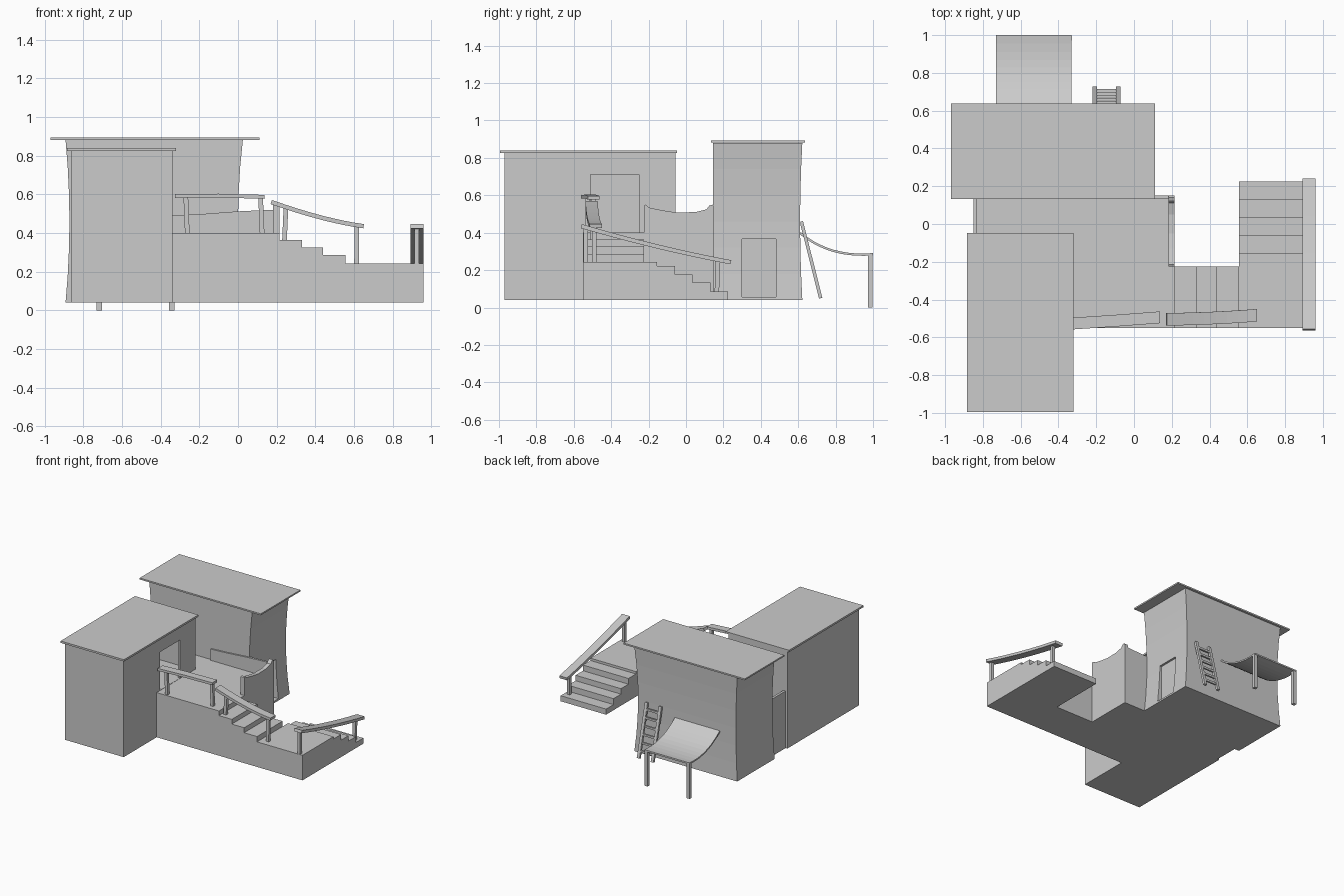
import bpy, bmesh
from mathutils import Vector

if "Cube" in bpy.data.objects:
    bpy.data.objects.remove(bpy.data.objects["Cube"])


def make(name, verts, faces):
    me = bpy.data.meshes.new(name)
    me.from_pydata(verts, [], faces)
    bm = bmesh.new()
    bm.from_mesh(me)
    bmesh.ops.recalc_face_normals(bm, faces=bm.faces)
    bm.to_mesh(me)
    bm.free()
    ob = bpy.data.objects.new(name, me)
    bpy.context.collection.objects.link(ob)
    return ob


def loft(name, rings):
    n = len(rings[0])
    verts = [v for r in rings for v in r]
    faces = [list(range(n)), list(range(len(verts) - n, len(verts)))]
    for k in range(len(rings) - 1):
        for i in range(n):
            j = (i + 1) % n
            faces.append((k * n + i, k * n + j, k * n + n + j, k * n + n + i))
    return make(name, verts, faces)


def rect(x0, x1, y0, y1, z):
    return [(x0, y0, z), (x1, y0, z), (x1, y1, z), (x0, y1, z)]


def box(name, x0, x1, y0, y1, z0, z1):
    return loft(name, [rect(x0, x1, y0, y1, z0), rect(x0, x1, y0, y1, z1)])


def prism(name, profile, axis, a, b):
    # profile is (horizontal, z), extruded along the other horizontal axis
    put = (lambda p, t: (t, p[0], p[1])) if axis == 'x' else (lambda p, t: (p[0], t, p[1]))
    return loft(name, [[put(p, a) for p in profile], [put(p, b) for p in profile]])


def beam(name, pts, width, thick, side):
    # rectangular section swept along a path, side is the width direction
    pts = [Vector(p) for p in pts]
    side = Vector(side)
    rings = []
    for i, p in enumerate(pts):
        d = pts[min(i + 1, len(pts) - 1)] - pts[max(i - 1, 0)]
        up = d.cross(side).normalized() * thick / 2
        s = side * width / 2
        rings.append([p - s - up, p + s - up, p + s + up, p - s + up])
    return loft(name, rings)


def cut(ob, cutter):
    m = ob.modifiers.new("opening", 'BOOLEAN')
    m.operation = 'DIFFERENCE'
    m.solver = 'EXACT'
    m.object = cutter
    cutter.hide_render = True
    cutter.hide_set(True)


def curve(a, b, c, n=8):
    # quadratic curve through a and c, pulled towards b
    a, b, c = Vector(a), Vector(b), Vector(c)
    return [(1 - t) ** 2 * a + 2 * t * (1 - t) * b + t * t * c for t in [i / n for i in range(n + 1)]]


# front house: hollow, with a doorway onto the terrace
front_house = box("front_house", -0.865, -0.34, -0.97, -0.055, 0.04, 0.83)
cut(front_house, box("front_room_cutter", -0.845, -0.36, -0.95, -0.075, 0.402, 0.81))
cut(front_house, box("front_doorway_cutter", -0.40, -0.30, -0.51, -0.25, 0.402, 0.71))
box("front_roof", -0.885, -0.32, -0.995, -0.048, 0.825, 0.84)

# back house: walls bow inwards, shallow door recess on the right
levels = []
for i in range(7):
    t = i / 6
    k = 4 * t * (1 - t)
    levels.append(rect(-0.892 + 0.02 * k, 0.025 - 0.025 * k, 0.145, 0.622 - 0.012 * k, 0.04 + 0.84 * t))
back_house = loft("back_house", levels)
cut(back_house, box("back_door_cutter", -0.015, 0.1, 0.30, 0.48, 0.055, 0.365))
box("back_roof", -0.97, 0.11, 0.133, 0.637, 0.882, 0.894)

# terrace and passage between the houses
box("terrace", -0.345, 0.215, -0.55, 0.15, 0.04, 0.40)
box("passage", -0.85, -0.34, -0.06, 0.15, 0.04, 0.40)
box("passage_wall", -0.85, -0.83, -0.06, 0.15, 0.39, 0.50)

# terrace parapets with uneven tops
prism("back_parapet", [(-0.34, 0.39), (0.215, 0.39), (0.215, 0.535), (0.18, 0.52), (0, 0.512),
                       (-0.2, 0.497), (-0.34, 0.49)], 'y', 0.133, 0.15)
prism("right_parapet", [(-0.225, 0.39), (0.15, 0.39), (0.15, 0.535), (0.14, 0.55), (0.125, 0.545), (0.11, 0.525),
                        (0.05, 0.51), (-0.05, 0.508), (-0.13, 0.52), (-0.20, 0.535), (-0.215, 0.55),
                        (-0.225, 0.545)], 'x', 0.182, 0.215)

# stairs
prism("upper_stairs", [(0.21, 0.04), (0.555, 0.04), (0.555, 0.285), (0.44, 0.285), (0.44, 0.325),
                       (0.33, 0.325), (0.33, 0.363), (0.21, 0.363)], 'y', -0.55, -0.225)
prism("landing_and_lower_stairs",
      [(-0.55, 0.04), (-0.225, 0.04), (0.225, 0.04), (0.225, 0.085), (0.13, 0.085), (0.13, 0.133), (0.035, 0.133),
       (0.035, 0.177), (-0.06, 0.177), (-0.06, 0.223), (-0.155, 0.223), (-0.155, 0.242), (-0.55, 0.242)],
      'x', 0.555, 0.96)

# handrails
Y, X = (0, 1, 0), (1, 0, 0)
beam("terrace_rail", [(-0.325, -0.527, 0.592), (-0.1, -0.512, 0.593), (0.138, -0.494, 0.587)], 0.062, 0.02, Y)
beam("upper_stair_rail", curve((0.172, -0.505, 0.56), (0.45, -0.5, 0.462), (0.65, -0.483, 0.435)), 0.066, 0.022, Y)
beam("lower_stair_rail", curve((0.926, -0.56, 0.435), (0.926, -0.15, 0.315), (0.926, 0.24, 0.242)), 0.068, 0.022, X)

# handrail posts: foot and head points
posts = {
    "terrace_post_left": ((-0.262, -0.525, 0.39), (-0.27, -0.525, 0.588)),
    "terrace_post_right": ((0.125, -0.50, 0.39), (0.117, -0.497, 0.583)),
    "upper_stair_post_top": ((0.24, -0.50, 0.35), (0.248, -0.50, 0.535)),
    "upper_stair_post_bottom": ((0.613, -0.49, 0.235), (0.615, -0.49, 0.435)),
    "lower_stair_post_top": ((0.925, -0.535, 0.235), (0.925, -0.535, 0.425)),
    "lower_stair_post_bottom": ((0.925, 0.165, 0.08), (0.925, 0.17, 0.255)),
}
for name, ends in posts.items():
    beam(name, ends, 0.024, 0.024, Y)

# rear awning: sagging cloth on two posts
cloth = beam("awning", curve((-0.53, 0.61, 0.398), (-0.53, 0.77, 0.265), (-0.53, 1.0, 0.285), 10), 0.40, 0.012, X)
for x in (-0.717, -0.342):
    box("awning_post", x - 0.014, x + 0.014, 0.972, 0.998, 0, 0.283)

# ladder leaning on the back wall
foot, head = Vector((0, 0.72, 0.05)), Vector((0, 0.617, 0.46))
for x in (-0.207, -0.083):
    off = Vector((x, 0, 0))
    beam("ladder_rail", [foot + off, head + off], 0.024, 0.018, X)
for i in range(6):
    p = foot.lerp(head, 0.13 + i * 0.15)
    beam("ladder_rung", [(-0.207, p.y, p.z), (-0.083, p.y, p.z)], 0.014, 0.016, Y)
